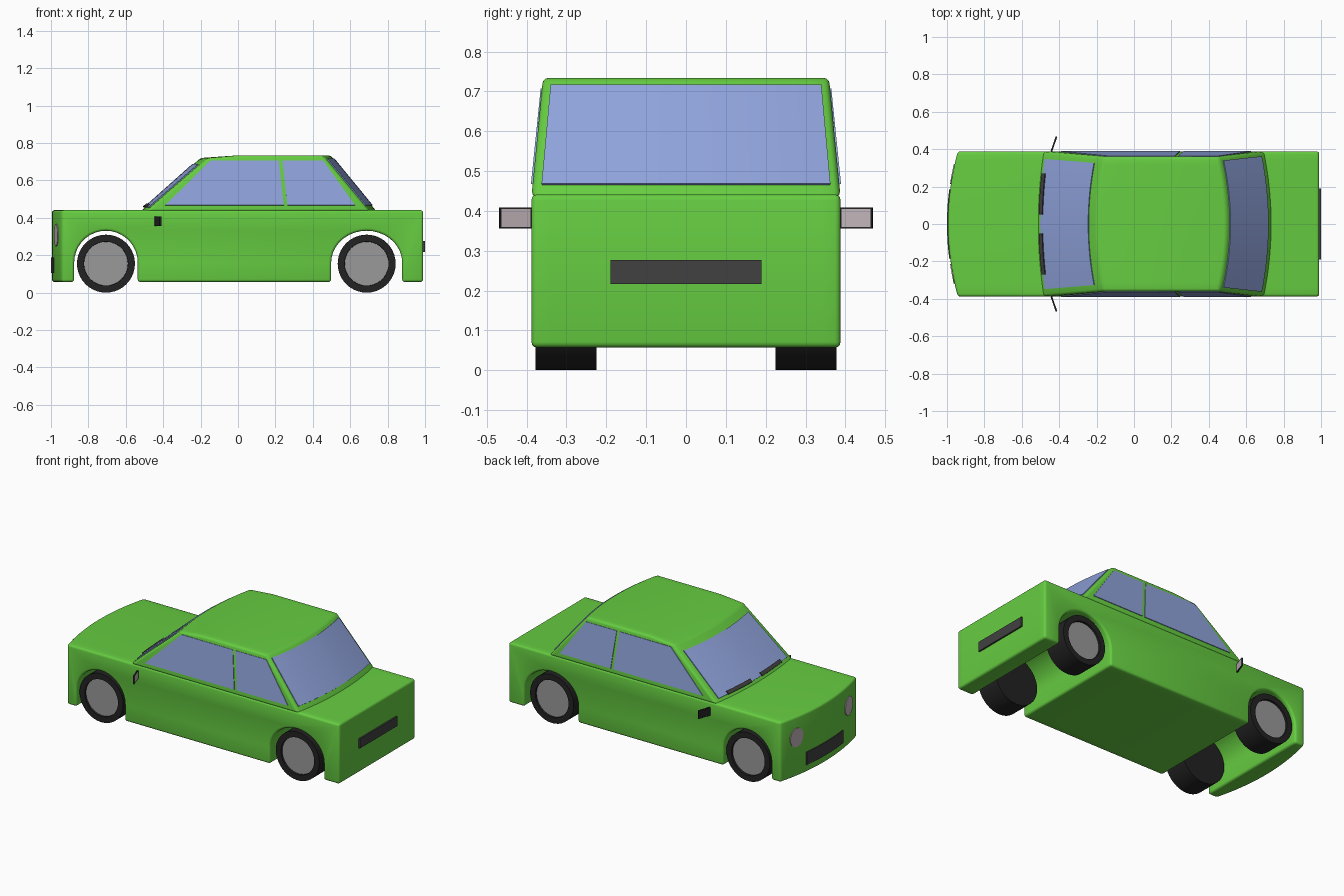
import bpy, bmesh, math
from mathutils import Matrix, Vector

if "Cube" in bpy.data.objects:
    bpy.data.objects.remove(bpy.data.objects["Cube"])


def material(name, rgb):
    m = bpy.data.materials.new(name)
    m.diffuse_color = (*rgb, 1)
    m.use_nodes = True
    m.node_tree.nodes["Principled BSDF"].inputs["Base Color"].default_value = m.diffuse_color
    return m


GREEN = material("green paint", (0.133, 0.61, 0.053))
GLASS = material("blue glass", (0.28, 0.37, 0.72))
RUBBER = material("black rubber", (0.016, 0.016, 0.016))
STEEL = material("grey steel", (0.32, 0.32, 0.32))
TRIM = material("dark grey trim", (0.052, 0.052, 0.052))
LAMP = material("pale lamp glass", (0.54, 0.46, 0.49))


def finish(name, bm, mats, bevel=0, solid=0):
    bmesh.ops.recalc_face_normals(bm, faces=bm.faces)
    me = bpy.data.meshes.new(name)
    bm.to_mesh(me)
    bm.free()
    ob = bpy.data.objects.new(name, me)
    bpy.context.collection.objects.link(ob)
    for m in mats:
        me.materials.append(m)
    bpy.ops.object.select_all(action='DESELECT')
    ob.select_set(True)
    bpy.context.view_layer.objects.active = ob
    if bevel:
        mod = ob.modifiers.new("bevel", 'BEVEL')
        mod.width, mod.segments = bevel, 3
        mod.limit_method, mod.angle_limit = 'ANGLE', math.radians(32)
        bpy.ops.object.modifier_apply(modifier=mod.name)
    if solid:
        mod = ob.modifiers.new("thickness", 'SOLIDIFY')
        mod.thickness, mod.offset = solid, 0
        bpy.ops.object.modifier_apply(modifier=mod.name)
    bpy.ops.object.shade_smooth_by_angle(angle=math.radians(35))
    return ob


def loft(name, rings, mat, bevel):
    """Closed skin through equal rings, capped at both ends."""
    bm = bmesh.new()
    vs = [[bm.verts.new(p) for p in r] for r in rings]
    n = len(vs[0])
    for a, b in zip(vs, vs[1:]):
        for i in range(n):
            j = (i + 1) % n
            bm.faces.new((a[i], a[j], b[j], b[i]))
    bm.faces.new(vs[0])
    bm.faces.new(vs[-1])
    return finish(name, bm, [mat], bevel)


def sheet(name, f, u0, u1, v0, v1, mat, n=12, thick=0.007):
    """Thin plate over the surface f(u, v)."""
    bm = bmesh.new()
    rows = [[bm.verts.new(f(u0 + (u1 - u0) * i / n, v)) for v in (v0, v1)] for i in range(n + 1)]
    for a, b in zip(rows, rows[1:]):
        bm.faces.new((a[0], a[1], b[1], b[0]))
    return finish(name, bm, [mat], solid=thick)


def polygon(name, pts, mat, thick=0.007):
    bm = bmesh.new()
    bm.faces.new([bm.verts.new(p) for p in pts])
    return finish(name, bm, [mat], solid=thick)


W = 0.388
FRONT, REAR = -0.995, 0.99
WHEELS = {"front": -0.706, "rear": 0.688}


def front_x(y):
    return FRONT + 0.053 * (y / W) ** 2


# Lower body: side profile with wheel arches, bowed at the nose
def arch(cx, r):
    return ([(cx - r, 0.057)] +
            [(cx - r * math.cos(math.pi * i / 18), 0.16 + 0.171 * math.sin(math.pi * i / 18)) for i in range(19)] +
            [(cx + r, 0.057)])


profile = ([(FRONT, 0.441), (FRONT, 0.057)] + arch(WHEELS["front"], 0.17) +
           arch(WHEELS["rear"], 0.19) + [(REAR, 0.057), (REAR, 0.441)])
rings = []
for k in range(17):
    y = W * (k / 8 - 1)
    rings.append([(front_x(y) if x == FRONT else x, y, z) for x, z in profile])
loft("body", rings, GREEN, 0.014)

# Cabin: tapered, with bowed windscreen and rear window
Z0, ZF, ZR = 0.435, 0.72, 0.734
HW = 0.359


def screen(t, s):
    a = Vector((-0.52 + 0.03 * t * t, t * W, Z0))
    b = Vector((-0.20 + 0.04 * t * t, t * HW, ZF))
    return a.lerp(b, s)


def back(t, s):
    a = Vector((0.74 - 0.04 * t * t, t * W, Z0))
    b = Vector((0.495 - 0.042 * t * t, t * HW, ZR))
    return a.lerp(b, s)


rings = []
for k in range(17):
    t = k / 8 - 1
    rings.append([screen(t, 0), screen(t, 1), (0.0, t * HW, ZR), back(t, 1), back(t, 0)])
loft("cabin", rings, GREEN, 0.014)

# Windscreen and rear window
off_f, off_r = Vector((-0.0015, 0, 0.0015)), Vector((0.0015, 0, 0.0015))
sheet("windscreen", lambda t, s: screen(t, s) + off_f, -0.9, 0.9, 0.07, 0.87, GLASS, 16)
sheet("rear_window", lambda t, s: back(t, s) + off_r, -0.94, 0.94, 0.1, 0.93, GLASS, 16)

# Wipers lying along the windscreen base, and side windows
for side, sn in (("left", 1), ("right", -1)):
    sheet(side + "_wiper", lambda t, s: screen(t, s) + off_f * 4, sn * 0.13, sn * 0.7, 0.06, 0.115, TRIM, 8)

    def flank(x, z):
        return (x, sn * (W - (W - HW) * (z - Z0) / (ZF - Z0) + 0.001), z)

    for nm, shape in (("front", ((-0.39, 0.467), (0.245, 0.467), (0.218, 0.707), (-0.146, 0.707))),
                      ("rear", ((0.264, 0.467), (0.626, 0.467), (0.455, 0.707), (0.237, 0.707)))):
        polygon(f"{side}_{nm}_window", [flank(*p) for p in shape], GLASS)

    # Round headlamps set on the bowed nose
    ring = [(0.265 + 0.052 * math.cos(a * math.pi / 16), 0.308 + 0.06 * math.sin(a * math.pi / 16))
            for a in range(32)]
    polygon(side + "_headlamp", [(front_x(y) - 0.001, sn * y, z) for y, z in ring], LAMP)

    # Wheels: tyre with a sunken steel disc
    for nm, cx in WHEELS.items():
        bm = bmesh.new()
        bmesh.ops.create_cone(bm, cap_ends=True, segments=40, radius1=0.155, radius2=0.155, depth=0.153)
        bm.faces.ensure_lookup_table()
        cap = max(bm.faces, key=lambda f: f.calc_center_median().z)
        bmesh.ops.inset_region(bm, faces=[cap], thickness=0.037)
        bmesh.ops.inset_region(bm, faces=[cap], thickness=0.001, depth=-0.012)
        cap.material_index = 1
        bm.transform(Matrix.Translation((cx, sn * 0.3015, 0.155)) @ Matrix.Rotation(-sn * math.pi / 2, 4, 'X'))
        finish(f"{side}_{nm}_wheel", bm, [RUBBER, STEEL])

    # Door mirror: thin slanted case with pale glass facing the rear
    bm = bmesh.new()
    bmesh.ops.create_cube(bm, size=1)
    bm.transform(Matrix.Diagonal((0.009, 0.084, 0.052, 1)))
    face = max(bm.faces, key=lambda f: f.calc_center_median().x)
    bmesh.ops.inset_region(bm, faces=[face], thickness=0.005)
    face.material_index = 1
    bm.transform(Matrix.Translation((-0.428, sn * 0.428, 0.382)) @ Matrix.Rotation(-sn * 0.33, 4, 'Z'))
    finish(side + "_mirror", bm, [RUBBER, LAMP])

# Grille and rear plate
sheet("grille", lambda y, z: (front_x(y) - 0.001, y, z), -0.185, 0.185, 0.105, 0.188, TRIM, 10, 0.008)
sheet("rear_plate", lambda y, z: (REAR + 0.005, y, z), -0.19, 0.19, 0.216, 0.277, TRIM, 1, 0.01)
